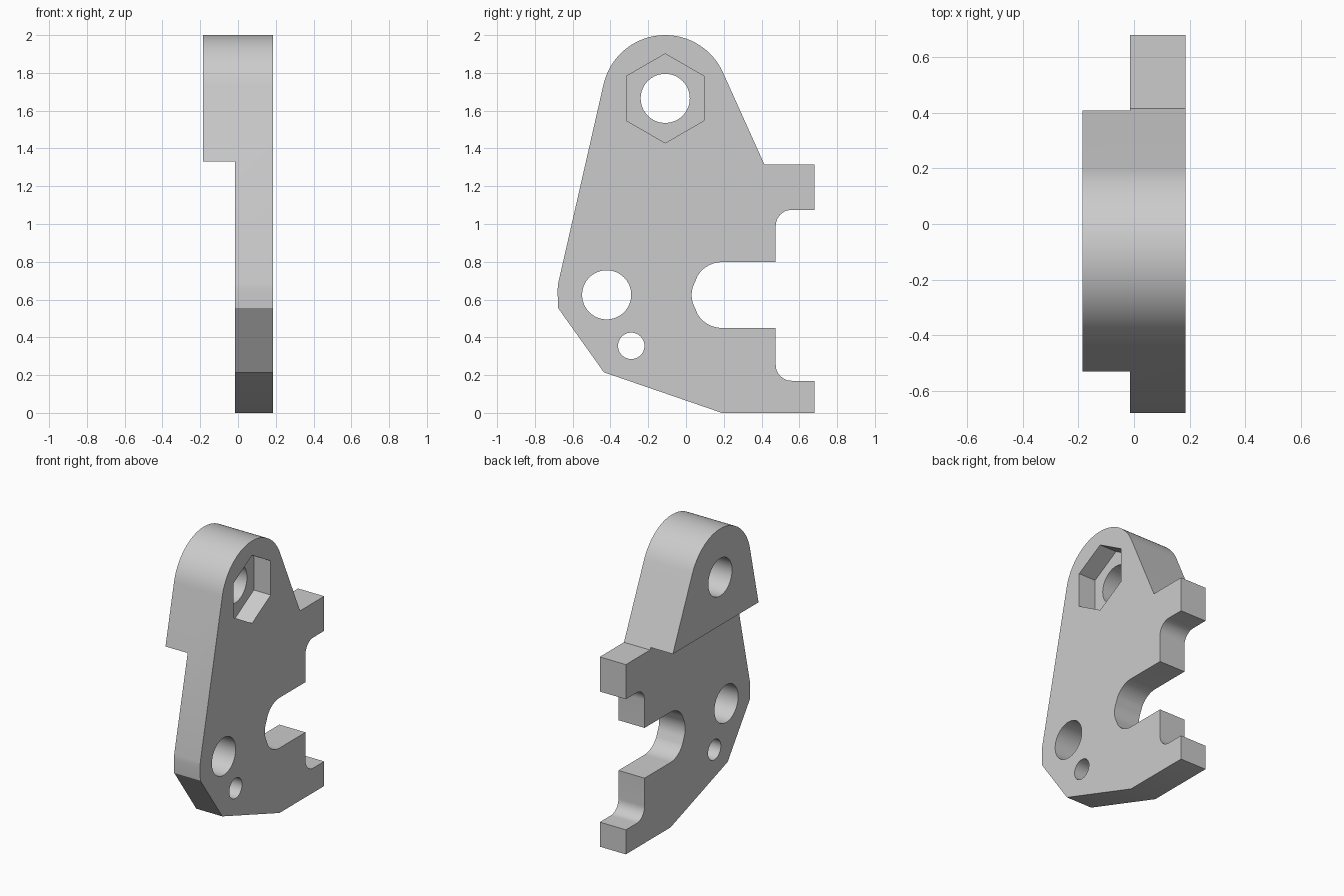
import bpy
import bmesh
from math import cos, sin, radians, atan2, acos, hypot

cube = bpy.data.objects.get("Cube")
if cube:
    bpy.data.objects.remove(cube, do_unlink=True)

BACK, STEP, FACE = -0.185, -0.015, 0.185   # x of boss face, plate back, plate face
PIVOT = (-0.11, 1.665)                     # (y, z) of the upper bore
TOP_R = 0.335
SLOT_Z = 0.624                             # centre height of the open slot

grey = bpy.data.materials.new("light grey")
grey.use_nodes = True
colour = (0.6, 0.6, 0.6, 1)
grey.diffuse_color = colour
grey.node_tree.nodes["Principled BSDF"].inputs["Base Color"].default_value = colour


def arc(centre, r, start, end, steps=12):
    angles = [radians(start + (end - start) * i / steps) for i in range(steps + 1)]
    return [(centre[0] + r * cos(a), centre[1] + r * sin(a)) for a in angles]


def tangent_angle(point, side):
    """Angle on the top arc where the line from point touches it."""
    dy, dz = point[0] - PIVOT[0], point[1] - PIVOT[1]
    a = atan2(dz, dy) + side * acos(TOP_R / hypot(dy, dz))
    return a * 180 / radians(180)


def prism(name, points, x0, x1):
    """Extrude a (y, z) outline along x."""
    bm = bmesh.new()
    face = bm.faces.new([bm.verts.new((x0, y, z)) for y, z in points])
    new = bmesh.ops.extrude_face_region(bm, geom=[face])["geom"]
    verts = [v for v in new if isinstance(v, bmesh.types.BMVert)]
    bmesh.ops.translate(bm, verts=verts, vec=(x1 - x0, 0, 0))
    bmesh.ops.recalc_face_normals(bm, faces=bm.faces)
    mesh = bpy.data.meshes.new(name)
    bm.to_mesh(mesh)
    bm.free()
    obj = bpy.data.objects.new(name, mesh)
    bpy.context.collection.objects.link(obj)
    mesh.materials.append(grey)
    return obj


def circle(centre, r, sides=64, turn=0):
    return arc(centre, r, turn, turn + 360, sides)[:-1]


# Side outline, anticlockwise from the shoulder over the rounded top
shoulder, heel = (0.415, 1.315), (-0.677, 0.685)
outline = [shoulder]
outline += arc(PIVOT, TOP_R, tangent_angle(shoulder, 1),
               tangent_angle(heel, -1) % 360, 40)
outline += [heel, (-0.68, 0.65), (-0.677, 0.555), (-0.435, 0.215), (0.19, 0)]

# Lower foot and its filleted notch
outline += [(0.68, 0), (0.68, 0.17)]
outline += arc((0.56, 0.255), 0.085, 270, 180)
outline += [(0.475, 0.45)]

# Slot with a blunt nose
outline += arc((0.19, SLOT_Z - 0.024), 0.15, 270, 210)
outline += arc((0.17, SLOT_Z), 0.14, 210, 150)
outline += arc((0.19, SLOT_Z + 0.024), 0.15, 150, 90)
outline += [(0.475, 0.798)]

# Upper notch and arm
outline += arc((0.56, 0.99), 0.085, 180, 90)
outline += [(0.68, 1.075), (0.68, shoulder[1])]
plate = prism("bracket_plate", outline, BACK, FACE)

# Cutters: thin lower plate, bores and hexagonal nut pocket
cutters = [
    prism("step_cutter", [(-1, -1), (1, -1), (1, 1.33), (-1, 1.33)], -0.5, STEP),
    prism("pivot_bore_cutter", circle(PIVOT, 0.13), -0.5, 0.5),
    prism("nut_pocket_cutter", circle(PIVOT, 0.236, 6, 30), FACE - 0.13, 0.5),
    prism("lower_bore_cutter", circle((-0.42, 0.625), 0.13), -0.5, 0.5),
    prism("pin_hole_cutter", circle((-0.29, 0.355), 0.07, 48), -0.5, 0.5),
]
for cutter in cutters:
    mod = plate.modifiers.new(cutter.name, "BOOLEAN")
    mod.operation = "DIFFERENCE"
    mod.solver = "EXACT"
    mod.object = cutter
    cutter.hide_render = True

# Bake the cuts and remove the cutters
bpy.ops.object.select_all(action="DESELECT")
bpy.context.view_layer.objects.active = plate
plate.select_set(True)
for mod in list(plate.modifiers):
    bpy.ops.object.modifier_apply(modifier=mod.name)
for cutter in cutters:
    bpy.data.objects.remove(cutter, do_unlink=True)
bpy.ops.object.shade_smooth_by_angle(angle=radians(20))
